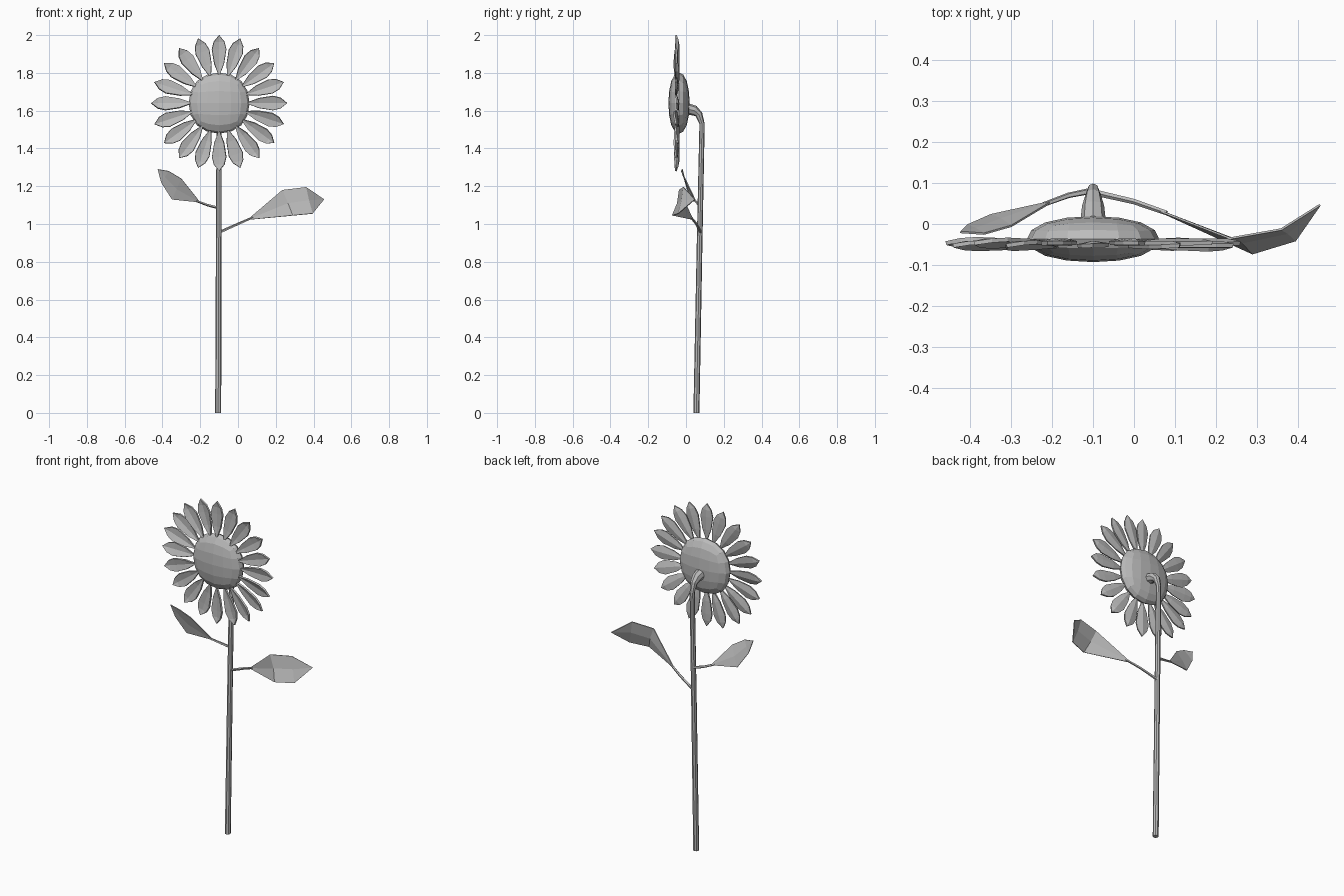
import bpy, bmesh, math, random
from mathutils import Vector, Matrix

if "Cube" in bpy.data.objects:
    bpy.data.objects.remove(bpy.data.objects["Cube"], do_unlink=True)

grey = bpy.data.materials.new("plain grey")
grey.use_nodes = True
grey.diffuse_color = (0.5, 0.5, 0.5, 1)
grey.node_tree.nodes["Principled BSDF"].inputs["Base Color"].default_value = (0.5, 0.5, 0.5, 1)

HEAD = Vector((-0.1, -0.037, 1.64))
rng = random.Random(4)


def finish(name, bm):
    bmesh.ops.recalc_face_normals(bm, faces=bm.faces)
    mesh = bpy.data.meshes.new(name)
    bm.to_mesh(mesh)
    bm.free()
    mesh.materials.append(grey)
    obj = bpy.data.objects.new(name, mesh)
    bpy.context.scene.collection.objects.link(obj)
    return obj


def tube(name, path, radii, sides):
    """Loft a faceted tube through a path, one radius per point."""
    bm = bmesh.new()
    pts = [Vector(p) for p in path]
    rings = []
    for i, p in enumerate(pts):
        d = (pts[min(i + 1, len(pts) - 1)] - pts[max(i - 1, 0)]).normalized()
        u = d.cross(Vector((0, 1, 0)) if abs(d.x) > 0.5 else Vector((1, 0, 0))).normalized()
        v = d.cross(u)
        angles = [math.tau * k / sides for k in range(sides)]
        rings.append([bm.verts.new(p + radii[i] * (u * math.cos(a) + v * math.sin(a)))
                      for a in angles])
    for a, b in zip(rings, rings[1:]):
        for k in range(sides):
            n = (k + 1) % sides
            bm.faces.new((a[k], a[n], b[n], b[k]))
    bm.faces.new(rings[0])
    bm.faces.new(rings[-1])
    return finish(name, bm)


def blade(name, upper, middle, lower, thickness):
    """Folded blade: an upper edge, a midrib and a lower edge sharing both ends."""
    bm = bmesh.new()
    mid = [bm.verts.new(p) for p in middle]
    for edge in (upper, lower):
        e = [mid[0]] + [bm.verts.new(p) for p in edge] + [mid[-1]]
        for i in range(len(mid) - 1):
            loop = list(dict.fromkeys((mid[i], mid[i + 1], e[i + 1], e[i])))
            bm.faces.new(loop)
    obj = finish(name, bm)
    solid = obj.modifiers.new("thickness", "SOLIDIFY")
    solid.thickness = thickness
    solid.offset = 0
    return obj


# Stem with a hooked neck that widens into the flower head
tube("stem",
     [(-0.105, 0.055, 0), (-0.102, 0.072, 0.9), (-0.1, 0.085, 1.53),
      (-0.1, 0.068, 1.58), (-0.1, 0.045, 1.6), (-0.1, 0.0, 1.61)],
     [0.016, 0.015, 0.014, 0.02, 0.027, 0.032], 8)

# Faceted seed head: a rounded block flattened front to back
bm = bmesh.new()
bmesh.ops.create_cube(bm, size=2)
seed_head = finish("seed_head", bm)
sub = seed_head.modifiers.new("rounding", "SUBSURF")
sub.levels = sub.render_levels = 2
bpy.context.view_layer.update()
size = seed_head.evaluated_get(bpy.context.evaluated_depsgraph_get()).dimensions.x
seed_head.scale = (0.385 / size, 0.134 / size, 0.385 / size)
seed_head.location = HEAD

# Ring of twenty pointed petals, each with a little twist
PETALS = 20
profile = [(0.21, 0.026), (0.285, 0.038), (0.325, 0.028)]
for i in range(PETALS):
    turn = Matrix.Rotation(math.tau * i / PETALS, 4, "Y")
    twist = Matrix.Rotation(rng.uniform(-0.05, 0.3), 4, "Z")
    place = Matrix.Translation((HEAD.x, -0.053 + 0.006 * (i % 2), HEAD.z)) @ turn @ twist
    fold = 0.007
    middle = [(0, 0, 0.14)] + [(0, fold, r) for r, w in profile] + [(0, 0, 0.36)]
    sides = [[place @ Vector((s * w, 0, r)) for r, w in profile] for s in (-1, 1)]
    blade(f"petal_{i + 1}", sides[0], [place @ Vector(p) for p in middle], sides[1], 0.01)

# Left leaf: long and curling backward at the tip
tube("left_leaf_stalk", [(-0.1, 0.078, 0.955), (0.0, 0.055, 1.0), (0.08, 0.027, 1.035)],
     [0.008, 0.007, 0.006], 5)
blade("left_leaf",
      [(0.235, -0.035, 1.18), (0.36, -0.013, 1.195)],
      [(0.05, 0.037, 1.022), (0.265, -0.045, 1.11), (0.375, -0.022, 1.125), (0.455, 0.047, 1.13)],
      [(0.29, -0.072, 1.045), (0.395, -0.04, 1.055)], 0.005)

# Right leaf: shorter and reaching upward
tube("right_leaf_stalk", [(-0.1, 0.082, 1.085), (-0.16, 0.07, 1.1), (-0.22, 0.048, 1.122)],
     [0.008, 0.007, 0.006], 5)
blade("right_leaf",
      [(-0.3, -0.005, 1.24), (-0.367, -0.024, 1.28)],
      [(-0.2, 0.055, 1.115), (-0.325, 0.012, 1.185), (-0.387, -0.012, 1.25), (-0.425, -0.02, 1.29)],
      [(-0.35, 0.022, 1.13), (-0.407, -0.003, 1.22)], 0.005)
